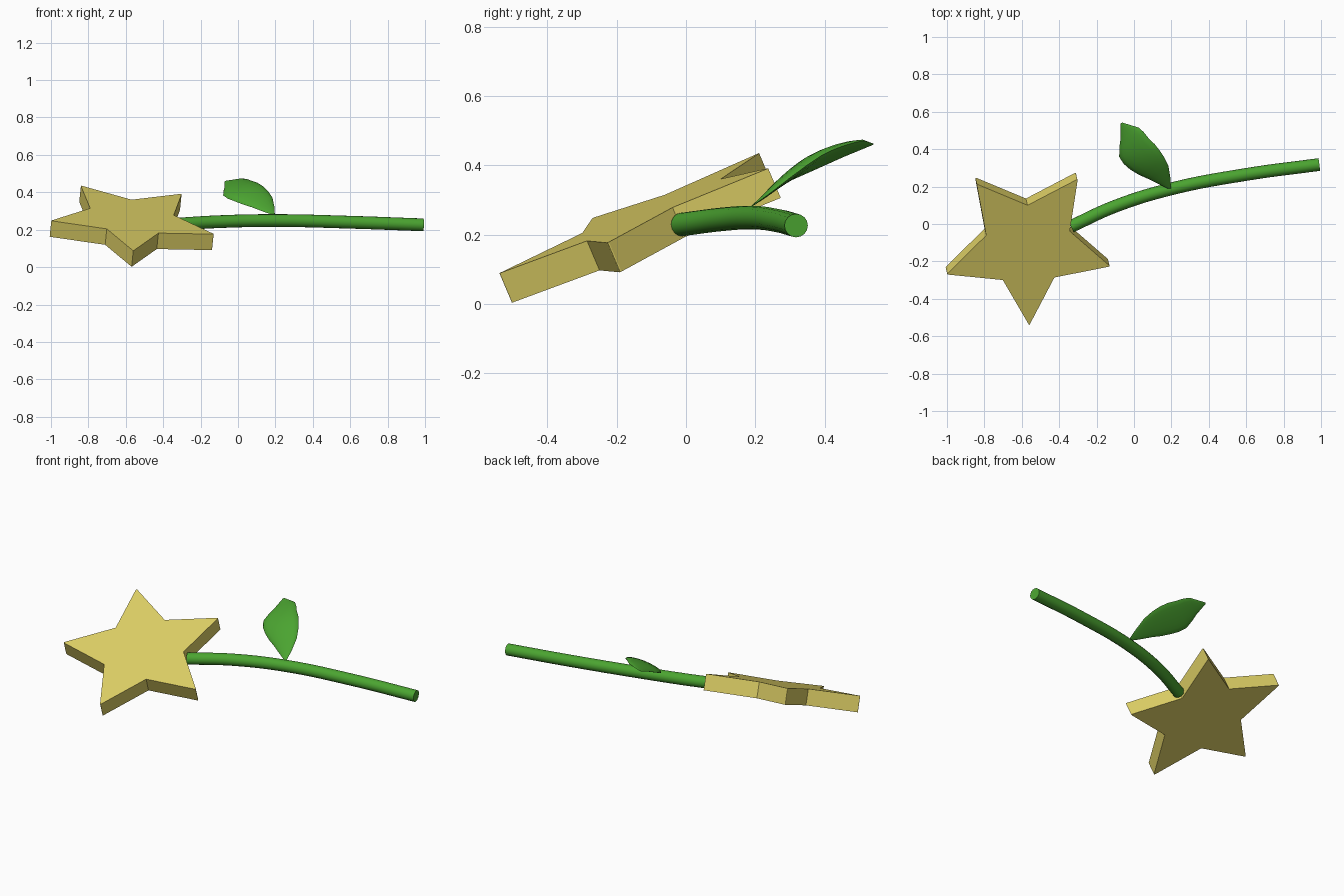
import bpy, bmesh, math
from mathutils import Vector

if "Cube" in bpy.data.objects:
    bpy.data.objects.remove(bpy.data.objects["Cube"])


def material(name, rgb):
    m = bpy.data.materials.new(name)
    m.diffuse_color = (*rgb, 1)
    m.use_nodes = True
    m.node_tree.nodes["Principled BSDF"].inputs["Base Color"].default_value = m.diffuse_color
    return m


YELLOW = material("soft_yellow", (0.72, 0.62, 0.13))
GREEN = material("leaf_green", (0.07, 0.37, 0.03))


def activate(ob):
    bpy.ops.object.select_all(action='DESELECT')
    ob.select_set(True)
    bpy.context.view_layer.objects.active = ob


def finish(name, bm, mat, angle=None):
    bmesh.ops.recalc_face_normals(bm, faces=bm.faces)
    me = bpy.data.meshes.new(name)
    bm.to_mesh(me)
    bm.free()
    ob = bpy.data.objects.new(name, me)
    bpy.context.collection.objects.link(ob)
    me.materials.append(mat)
    if angle:
        activate(ob)
        bpy.ops.object.shade_smooth_by_angle(angle=math.radians(angle))
    return ob


# Star: regular five-pointed slab in a tilted plane, with slightly blunt corners
normal = Vector((0.103, -0.4243, 1)).normalized()
point = Vector((0.013, -0.92, -0.392))
point = (point - normal * point.dot(normal)).normalized()
side = normal.cross(point)
center = Vector((-0.566, -0.117, 0.268))
bm = bmesh.new()
ring = []
for k in range(10):
    a = k * math.pi / 5
    r = 0.462 if k % 2 == 0 else 0.236
    ring.append(bm.verts.new(center + (point * math.cos(a) + side * math.sin(a)) * r))
face = bm.faces.new(ring)
ext = bmesh.ops.extrude_face_region(bm, geom=[face])
low = [g for g in ext["geom"] if isinstance(g, bmesh.types.BMVert)]
bmesh.ops.translate(bm, verts=low, vec=-normal * 0.093)
if face not in {f for f in bm.faces if all(v in ring for v in f.verts)}:
    bm.faces.new(ring)
tips = []
for e in bm.edges:
    d = (e.verts[0].co - e.verts[1].co)
    mid = (e.verts[0].co + e.verts[1].co) / 2 - center
    if abs(d.normalized().dot(normal)) > 0.99 and mid.length > 0.4:
        tips.append(e)
bmesh.ops.bevel(bm, geom=tips, offset=0.007, segments=2, affect='EDGES', profile=0.5)
finish("star_flower", bm, YELLOW)

# Stem: round tube along a gentle curve
path = [(-0.335, -0.012, 0.229), (-0.1, 0.095, 0.243), (0.2, 0.188, 0.249),
        (0.6, 0.265, 0.24), (0.99, 0.318, 0.226)]
cu = bpy.data.curves.new("stem", 'CURVE')
cu.dimensions = '3D'
cu.bevel_depth = 0.034
cu.bevel_resolution = 6
cu.resolution_u = 8
cu.use_fill_caps = True
sp = cu.splines.new('BEZIER')
sp.bezier_points.add(len(path) - 1)
for bp, co in zip(sp.bezier_points, path):
    bp.co = co
    bp.handle_left_type = bp.handle_right_type = 'AUTO'
cu.materials.append(GREEN)
stem = bpy.data.objects.new("stem", cu)
bpy.context.collection.objects.link(stem)
activate(stem)
bpy.ops.object.convert(target='MESH')
bpy.ops.object.shade_smooth_by_angle(angle=math.radians(40))

# Leaf: arched lens, lofted through cross-sections (centre x, y, z, half width)
sections = [(0.193, 0.188, 0.280, 0.005), (0.165, 0.23, 0.31, 0.037),
            (0.13, 0.275, 0.345, 0.069), (0.094, 0.308, 0.369, 0.089),
            (0.06, 0.34, 0.39, 0.101), (0.028, 0.374, 0.406, 0.106),
            (0.0, 0.408, 0.42, 0.100), (-0.013, 0.45, 0.436, 0.083),
            (-0.023, 0.485, 0.448, 0.062), (-0.067, 0.54, 0.46, 0.005)]
across = Vector((0.79, 0.49, 0.37)).normalized()
up = Vector((-0.096, -0.496, 0.862)).normalized()
N = 8
bm = bmesh.new()
loops = []
for x, y, z, w in sections:
    loop = []
    for i in range(2 * N):
        a = math.pi * i / N
        crown = 0.24 if i <= N else 0.08
        loop.append(bm.verts.new(Vector((x, y, z)) + across * w * math.cos(a)
                                 + up * w * crown * math.sin(a)))
    loops.append(loop)
for a, b in zip(loops, loops[1:]):
    for i in range(2 * N):
        j = (i + 1) % (2 * N)
        bm.faces.new((a[i], a[j], b[j], b[i]))
bm.faces.new(loops[0])
bm.faces.new(loops[-1])
finish("leaf", bm, GREEN, 50)
